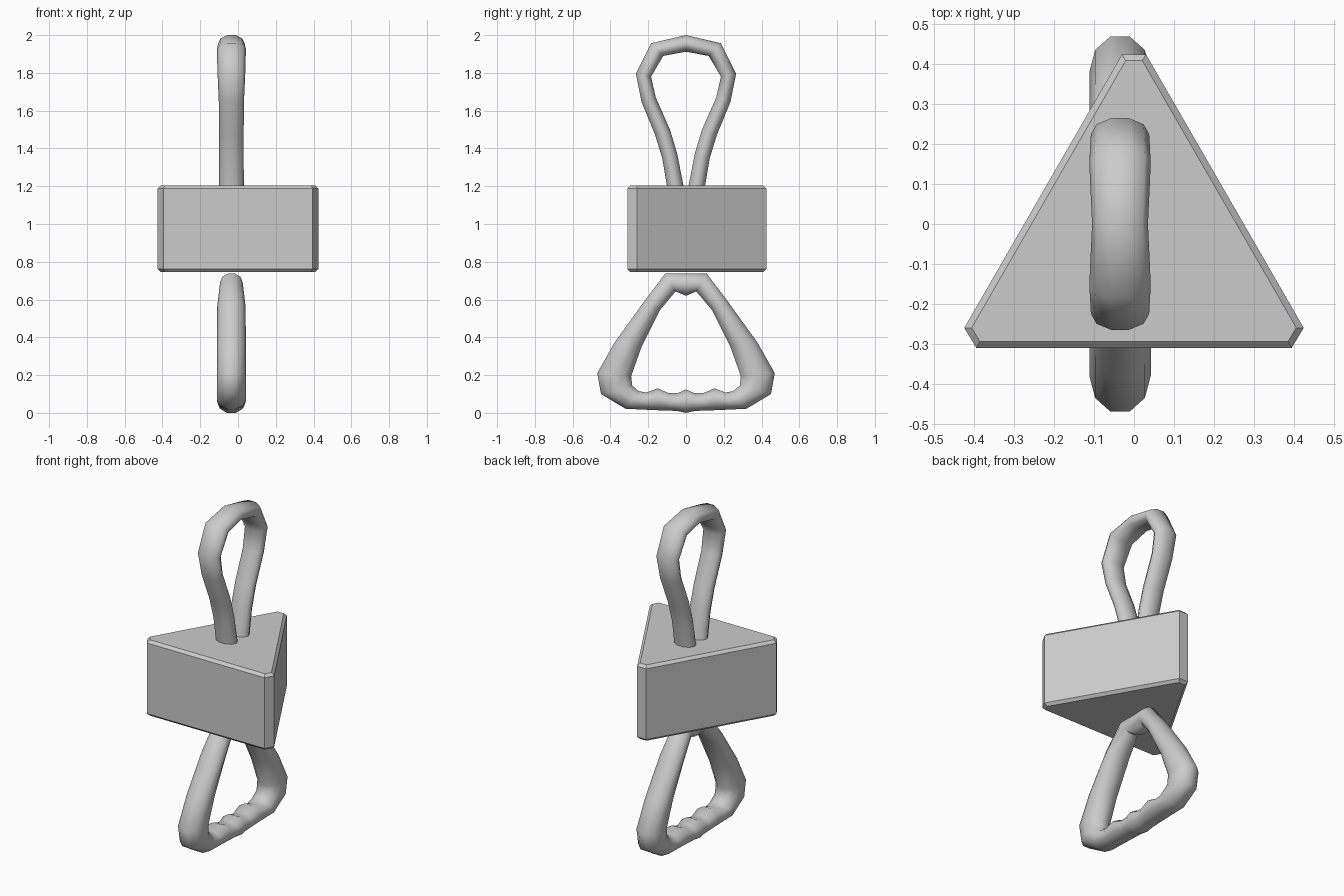
import bpy, bmesh, math
from mathutils import Vector

if "Cube" in bpy.data.objects:
    bpy.data.objects.remove(bpy.data.objects["Cube"])

CX = -0.035   # both loops lie in the plane x = CX
SIDES = 10


def mesh_object(name, bm):
    bmesh.ops.recalc_face_normals(bm, faces=bm.faces[:])
    me = bpy.data.meshes.new(name)
    bm.to_mesh(me)
    bm.free()
    ob = bpy.data.objects.new(name, me)
    bpy.context.collection.objects.link(ob)
    return ob


def loop_tube(name, half, closed):
    """Loft oval rings. Each station: outer (y, z), inner (y, z), half width in x.
    Stations run from the centre line down the +y side and are mirrored to -y."""
    mirrored = [((-o[0], o[1]), (-i[0], i[1]), w) for o, i, w in half]
    if closed:
        stations = half + mirrored[-2:0:-1]
    else:
        stations = half[::-1] + mirrored[1:]
    bm = bmesh.new()
    rings = []
    for o, i, w in stations:
        outer, inner = Vector((0, *o)), Vector((0, *i))
        mid, arm = (outer + inner) / 2, (outer - inner) / 2
        ring = []
        for k in range(SIDES):
            a = 2 * math.pi * (k + 0.5) / SIDES
            # facets sit flat on the outer and inner outline
            p = mid + arm * (math.cos(a) / math.cos(math.pi / SIDES))
            ring.append(bm.verts.new((CX + w * math.sin(a), p.y, p.z)))
        rings.append(ring)
    n = len(rings)
    for r in range(n if closed else n - 1):
        a, b = rings[r], rings[(r + 1) % n]
        for k in range(SIDES):
            j = (k + 1) % SIDES
            bm.faces.new((a[k], a[j], b[j], b[k]))
    if not closed:
        bm.faces.new(rings[0])
        bm.faces.new(rings[-1])
    ob = mesh_object(name, bm)
    bpy.ops.object.select_all(action='DESELECT')
    bpy.context.view_layer.objects.active = ob
    ob.select_set(True)
    bpy.ops.object.shade_smooth_by_angle(angle=math.radians(60))
    return ob


# triangular block with clipped corners and chamfered edges
right = [(0.395, -0.31), (0.425, -0.26), (0.03, 0.425)]
outline = right + [(-x, y) for x, y in reversed(right)]
bm = bmesh.new()
base = bm.faces.new([bm.verts.new((x, y, 0.745)) for x, y in outline])
ext = bmesh.ops.extrude_face_region(bm, geom=[base])
bmesh.ops.translate(bm, vec=(0, 0, 0.46),
                    verts=[v for v in ext["geom"] if isinstance(v, bmesh.types.BMVert)])
if not any(abs(f.calc_center_median().z - 0.745) < 1e-4 for f in bm.faces):
    bm.faces.new([v for v in bm.verts if v.co.z < 0.8])
bmesh.ops.recalc_face_normals(bm, faces=bm.faces[:])
rims = [e for e in bm.edges if abs(e.verts[0].co.z - e.verts[1].co.z) < 1e-4]
bmesh.ops.bevel(bm, geom=rims, offset=0.016, segments=1, affect='EDGES')
mesh_object("block", bm)

# hanging loop above the block
loop_tube("hanging_loop", [
    ((0, 2.0), (0, 1.912), 0.07),
    ((0.185, 1.957), (0.12, 1.89), 0.077),
    ((0.265, 1.795), (0.185, 1.78), 0.073),
    ((0.235, 1.645), (0.16, 1.67), 0.067),
    ((0.163, 1.47), (0.085, 1.50), 0.065),
    ((0.125, 1.345), (0.047, 1.375), 0.065),
    ((0.10, 1.195), (0.012, 1.195), 0.066),
], closed=False)

# triangular grip below the block, with finger ridges on the bar
loop_tube("grip_handle", [
    ((0, 0.738), (0, 0.62), 0.06),
    ((0.11, 0.738), (0.055, 0.643), 0.06),
    ((0.225, 0.585), (0.137, 0.545), 0.075),
    ((0.38, 0.37), (0.235, 0.35), 0.077),
    ((0.47, 0.21), (0.29, 0.195), 0.077),
    ((0.45, 0.10), (0.285, 0.145), 0.077),
    ((0.32, 0.022), (0.25, 0.115), 0.077),
    ((0.24, 0.018), (0.21, 0.108), 0.072),
    ((0.15, 0.014), (0.15, 0.13), 0.077),
    ((0.085, 0.012), (0.09, 0.104), 0.071),
    ((0.045, 0.01), (0.045, 0.104), 0.071),
    ((0, 0.0), (0, 0.124), 0.077),
], closed=True)
